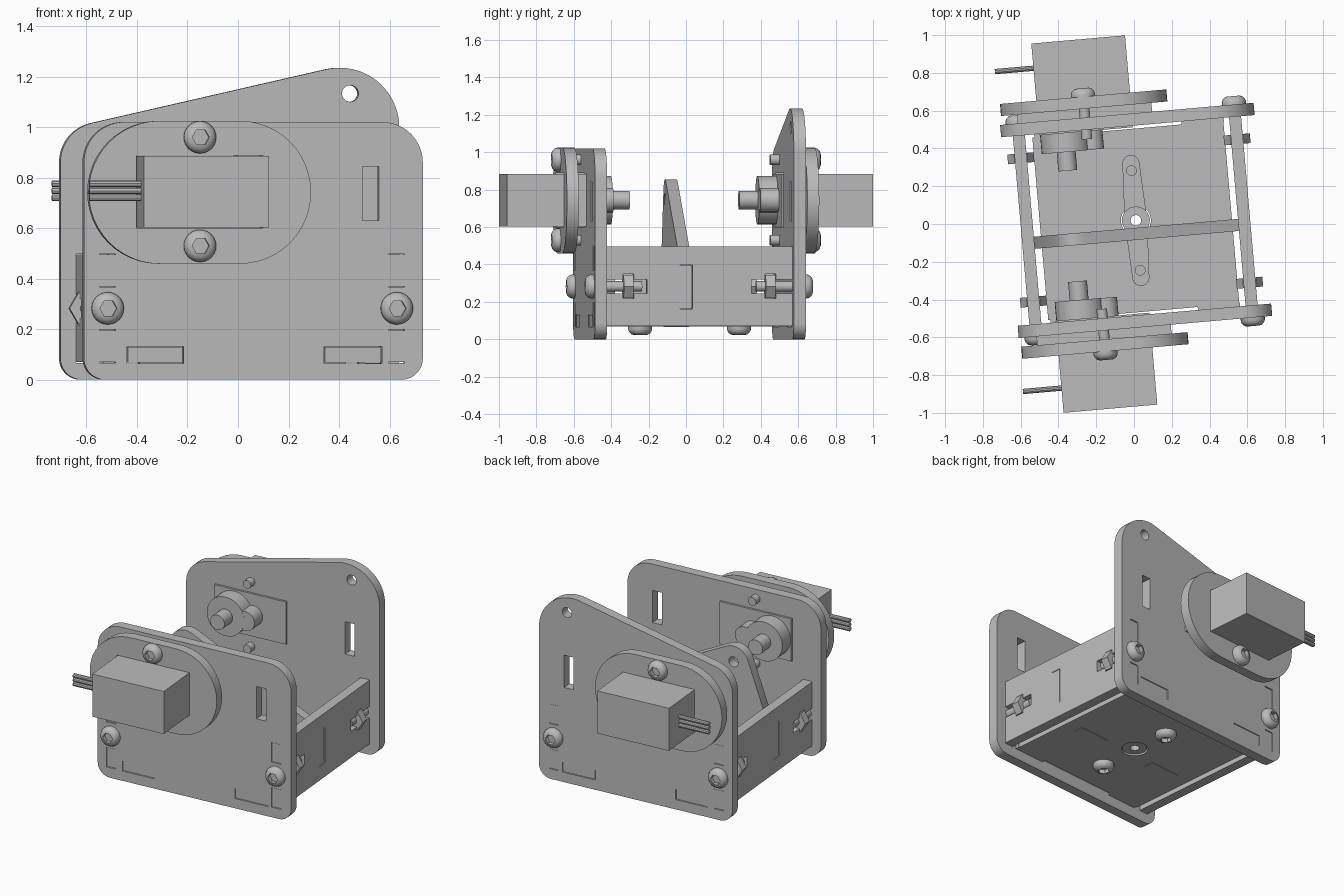
import bpy, bmesh
from math import sin, cos, radians, pi
from mathutils import Matrix, Vector

cube = bpy.data.objects.get("Cube")
if cube:
    bpy.data.objects.remove(cube, do_unlink=True)

grey = bpy.data.materials.new("plain_grey")
grey.use_nodes = True
COLOUR = (0.5, 0.5, 0.5, 1)
grey.diffuse_color = COLOUR
grey.node_tree.nodes["Principled BSDF"].inputs["Base Color"].default_value = COLOUR

# The whole assembly stands slightly turned about z
PLACE = Matrix.Translation((0, 0.018, 0)) @ Matrix.Rotation(radians(5), 4, 'Z')


def add(name, mesh, local=Matrix()):
    if not mesh.materials:
        mesh.materials.append(grey)
        mesh.shade_smooth()
        mesh.set_sharp_from_angle(angle=radians(32))
    ob = bpy.data.objects.new(name, mesh)
    ob.matrix_world = PLACE @ local
    bpy.context.collection.objects.link(ob)
    return ob


def finish(name, bm):
    bmesh.ops.remove_doubles(bm, verts=bm.verts, dist=1e-5)
    bmesh.ops.recalc_face_normals(bm, faces=bm.faces)
    mesh = bpy.data.meshes.new(name)
    bm.to_mesh(mesh)
    bm.free()
    return mesh


def arc(x, y, r, a, b, n=12):
    angles = [radians(a + (b - a) * i / n) for i in range(n + 1)]
    return [(x + r * cos(t), y + r * sin(t)) for t in angles]


def circle(x, y, r):
    return arc(x, y, r, 0, 345, 23)


def rect(x0, x1, y0, y1):
    return [(x0, y0), (x1, y0), (x1, y1), (x0, y1)]


# Sheet cut from a flat outline with holes, spanning lo..hi along its axis
def sheet(name, axis, lo, hi, outline, holes=()):
    curve = bpy.data.curves.new(name, 'CURVE')
    curve.dimensions = '2D'
    curve.fill_mode = 'BOTH'
    curve.extrude = abs(hi - lo) / 2
    for loop in [outline, *holes]:
        spline = curve.splines.new('POLY')
        spline.points.add(len(loop) - 1)
        spline.use_cyclic_u = True
        for p, (u, w) in zip(spline.points, loop):
            p.co = (u, w, 0, 1)
    temp = bpy.data.objects.new(name, curve)
    bm = bmesh.new()
    flat = bpy.data.meshes.new_from_object(temp)
    bm.from_mesh(flat)
    bpy.data.objects.remove(temp)
    bpy.data.curves.remove(curve)
    bpy.data.meshes.remove(flat)
    mid = (lo + hi) / 2
    for v in bm.verts:
        u, w, d = v.co
        v.co = {'X': (mid + d, u, w), 'Y': (u, mid - d, w), 'Z': (u, w, mid + d)}[axis]
    return add(name, finish(name, bm))


def box(name, x0, x1, y0, y1, z0, z1):
    return sheet(name, 'Z', z0, z1, rect(x0, x1, y0, y1))


def turn_to(start, direction):
    turn = Vector((0, 0, 1)).rotation_difference(Vector(direction))
    return Matrix.Translation(start) @ turn.to_matrix().to_4x4()


def rod(name, r, start, end, sides=24, spin=0.0):
    a, b = Vector(start), Vector(end)
    bm = bmesh.new()
    bmesh.ops.create_cone(bm, cap_ends=True, segments=sides, radius1=r, radius2=r,
                          depth=(b - a).length, matrix=turn_to((a + b) / 2, b - a)
                          @ Matrix.Rotation(spin, 4, 'Z'))
    return add(name, finish(name, bm))


# Button head with a hexagonal socket, shared by every screw
def head_mesh():
    bm, rings, n = bmesh.new(), [], 24
    for r, z in [(.064, 0), (.064, .016), (.058, .03), (.046, .041), (0, .045), (0, .018)]:
        ring = []
        for i in range(n):
            t = 2 * pi * i / n
            hexagon = .034 * cos(pi / 6) / cos(t % (pi / 3) - pi / 6)
            rad = r or hexagon
            ring.append(bm.verts.new((rad * cos(t), rad * sin(t), z)))
        rings.append(ring)
    for a, b in zip(rings, rings[1:]):
        for i in range(n):
            j = (i + 1) % n
            bm.faces.new((a[i], a[j], b[j], b[i]))
    bm.faces.new(rings[0])
    bm.faces.new(rings[-1])
    return finish("screw_head", bm)


HEAD = head_mesh()


def screw(name, seat, out, length):
    add(name + "_head", HEAD, turn_to(seat, out))
    rod(name + "_shank", .028, seat, Vector(seat) - Vector(out) * length)


# Shared layout
LEFT, RIGHT = (-.60, -.536), (.549, .613)      # side walls, spans in x
SLOTS_Z = [(.067, .198), (.367, .498)]         # side wall tabs
BASE_X = [(-.49, -.266), (.293, .523)]         # base tabs
MID_Z, SERVO_X, SERVO_Z = .2825, -.211, .744
WINDOW = rect(-.463, .041, .600, .888)

# End plates: low one at the front, peaked one at the back
lower = arc(-.577, .085, .085, 270, 180) + arc(-.502, .86, .16, 180, 103)
low_top = arc(-.502, .86, .16, 103, 90, 3) + arc(.525, .86, .16, 90, 0)
peak_top = arc(.448, .998, .237, 103, 0, 20)
foot = arc(.60, .085, .085, 0, -90)
slots = [rect(*x, *z) for x in (LEFT, RIGHT) for z in SLOTS_Z]
slots += [rect(*x, .065, .132) for x in BASE_X]
slots += [rect(.445, .51, .63, .845), WINDOW]

for s, end, top, extra in [(-1, "front", low_top, []),
                           (1, "back", peak_top, [circle(.49, 1.133, .033)])]:
    sheet(end + "_plate", 'Y', s * .501, s * .566, lower + top + foot, slots + extra)

    # Rounded clamp plate holding the servo
    clamp = arc(SERVO_X - .159, .742, .283, 90, 270, 24) + arc(SERVO_X + .159, .742, .283, -90, 90, 24)
    sheet(end + "_clamp_plate", 'Y', s * .613, s * .677, clamp, [WINDOW])

    # Servo: body, ears, gear turret, shaft and leads
    sheet(end + "_servo_body", 'Y', s * .493, s * .981, rect(-.46, .038, .602, .885))
    sheet(end + "_servo_ears", 'Y', s * .566, s * .613, rect(-.568, .146, .602, .885))
    rod(end + "_servo_turret", .13, (-.326, s * .5, SERVO_Z), (-.326, s * .393, SERVO_Z), 32)
    rod(end + "_servo_lobe", .065, (-.19, s * .5, SERVO_Z), (-.19, s * .394, SERVO_Z))
    box(end + "_servo_neck", -.25, -.18, s * .5, s * .395, SERVO_Z - .06, SERVO_Z + .06)
    rod(end + "_servo_shaft", .05, (-.326, s * .4, SERVO_Z), (-.326, s * .294, SERVO_Z))
    for i in (-1, 0, 1):
        z = .748 + i * .028
        rod(end + "_servo_lead", .014, (-.45, s * .85, z), (-.665, s * .85, z), 10)

    # Clamp screws, then wall bolts with captive nuts
    for z in (.96, .53):
        screw(end + "_clamp_screw", (SERVO_X, s * .677, z), (0, s, 0), .226)
    for x in (sum(LEFT) / 2, sum(RIGHT) / 2):
        screw(end + "_wall_bolt", (x, s * .566, MID_Z), (0, s, 0), .26)
        rod(end + "_wall_nut", .07, (x, s * .355, MID_Z), (x, s * .407, MID_Z), 6, pi / 6)

# Side walls: one quarter of the outline, mirrored four ways
quarter = [(.562, .2125), (.562, .0875), (.501, .0875), (.501, .0375), (.41, .0375),
           (.41, .0655), (.352, .0655), (.352, .0375), (.28, .0375)]
half = [(v, MID_Z - h) for v, h in quarter] + [(v, MID_Z + h) for v, h in reversed(quarter)]
wall = half + [(-v, z) for v, z in reversed(half)]
for name, span in (("left_wall", RIGHT), ("right_wall", LEFT)):
    sheet(name, 'X', *span, wall, [rect(-.104, -.036, .163, .397)])

# Base with its tabs and hub hole
base = box("base", -.498, .517, -.48, .48, .068, .13)
bpy.data.objects.remove(base)
sheet("base", 'Z', .068, .13, rect(-.498, .517, -.485, .485),
      [circle(.01, 0, .08)] + [circle(.01, v, .027) for v in (-.265, .265)])
for s in (-1, 1):
    for x0, x1 in BASE_X:
        box("base_tab", x0 + .003, x1 - .003, s * .48, s * .562, .068, .13)

# Cross wall with a rounded peak
cross = ([(-.536, .13), (.549, .13), (.549, .165), (.611, .165), (.611, .395), (.549, .395), (.549, .44)]
         + arc(-.32, .75, .105, 64, 160)
         + [(-.536, .46), (-.536, .395), (-.598, .395), (-.598, .165), (-.536, .165)])
sheet("cross_wall", 'Y', -.103, -.039, cross, [circle(-.32, .75, .033)])
for x0, x1 in ((-.40, -.18), (.20, .42)):
    box("cross_wall_tab", x0, x1, -.103, -.039, .065, .14)

# Servo horn on the base, screwed from below
horn = arc(.01, .303, .045, 0, 180) + [(-.05, 0)] + arc(.01, -.303, .045, 180, 360) + [(.07, 0)]
sheet("horn_arm", 'Z', .13, .17, horn, [circle(.01, 0, .028)])
sheet("horn_hub", 'Z', .075, .21, circle(.01, 0, .074), [circle(.01, 0, .028)])
for v in (-.265, .265):
    screw("horn_screw", (.01, v, .068), (0, 0, -1), .12)
